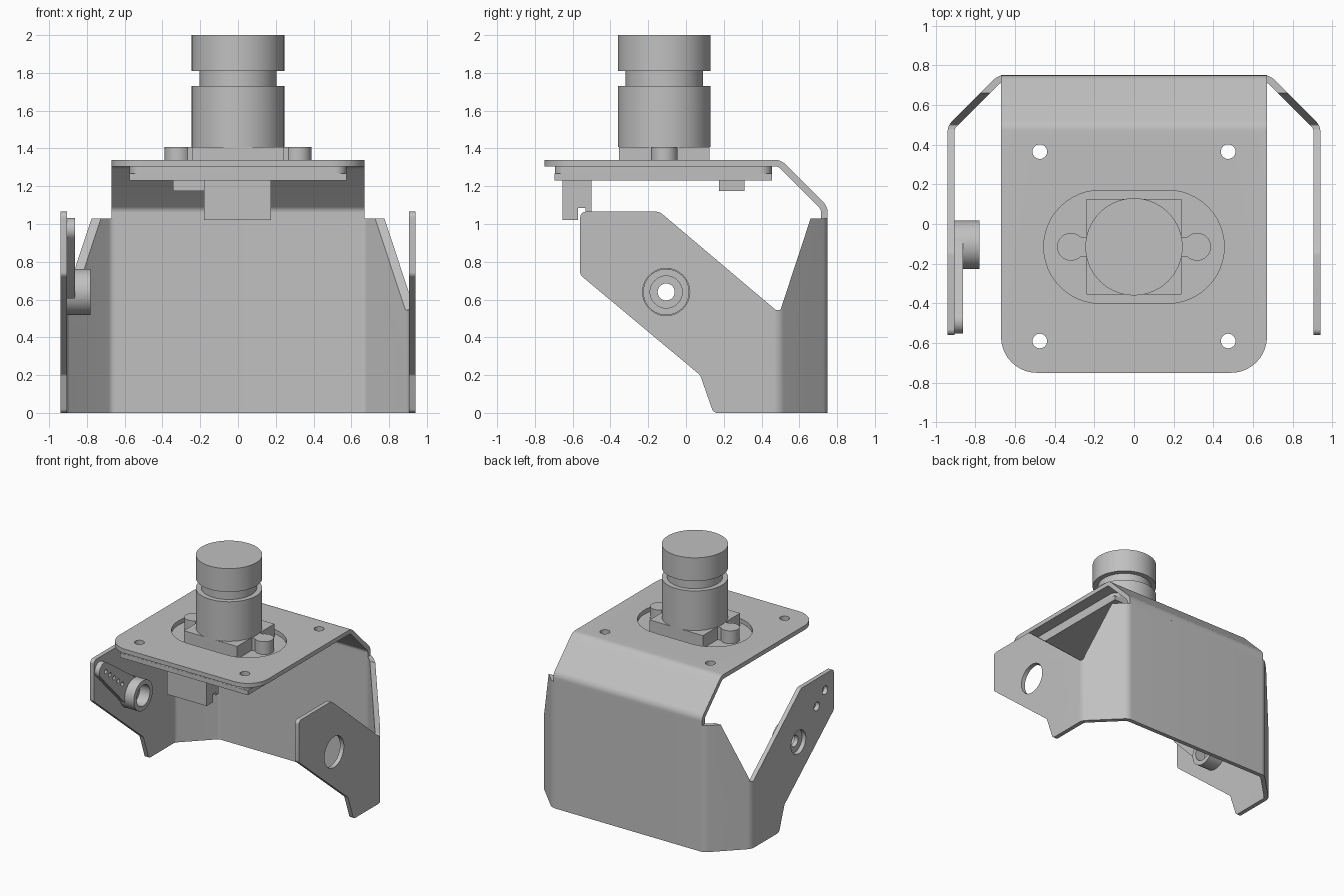
import bpy, bmesh
from math import sin, cos, pi, radians, tan
from mathutils import Vector

if "Cube" in bpy.data.objects:
    bpy.data.objects.remove(bpy.data.objects["Cube"])

grey = bpy.data.materials.new("plain_grey")
grey.use_nodes = True
grey.diffuse_color = (0.53, 0.53, 0.53, 1)
grey.node_tree.nodes["Principled BSDF"].inputs["Base Color"].default_value = grey.diffuse_color

THICK = 0.035
PIVOT = (-0.105, 0.64)          # side pivot as (y, z)
LENS_Y = -0.115


def arc(cx, cy, r, a, b, n=24):
    return [(cx + r * cos(radians(a + (b - a) * i / n)),
             cy + r * sin(radians(a + (b - a) * i / n))) for i in range(n + 1)]


def circle(cx, cy, r, n=48):
    return arc(cx, cy, r, 0, 360, n)[:-1]


def rect(x0, x1, y0, y1):
    return [(x0, y0), (x1, y0), (x1, y1), (x0, y1)]


def fillet(pts, r, closed=True, n=8):
    """Round the corners of a 2D path; r is one radius or one per point."""
    out = []
    count = len(pts)
    for i, p in enumerate(pts):
        rad = r[i] if isinstance(r, (list, tuple)) else r
        if rad == 0 or (not closed and i in (0, count - 1)):
            out.append(p)
            continue
        p = Vector(p)
        a = (Vector(pts[i - 1]) - p).normalized()
        b = (Vector(pts[(i + 1) % count]) - p).normalized()
        half = a.angle(b) / 2
        centre = p + (a + b).normalized() * rad / sin(half)
        s = p + a * rad / tan(half) - centre
        e = p + b * rad / tan(half) - centre
        for k in range(n + 1):
            d = s.lerp(e, k / n).normalized() * rad if n else s
            out.append(tuple(centre + d))
    return out


def ribbon(path, t):
    """Closed outline of a sheet of thickness t along an open path."""
    left, right = [], []
    for i, p in enumerate(path):
        p = Vector(p)
        d0 = (p - Vector(path[i - 1])).normalized() if i else None
        d1 = (Vector(path[i + 1]) - p).normalized() if i < len(path) - 1 else None
        d = ((d0 or d1) + (d1 or d0)).normalized()
        nrm = Vector((-d.y, d.x)) * t / 2
        left.append(tuple(p + nrm))
        right.append(tuple(p - nrm))
    return left + right[::-1]


def prism(name, pts, axis, a, b):
    """Extrude a 2D outline along x (outline in y, z) or z (outline in x, y)."""
    place = (lambda u, v, w: (w, u, v)) if axis == "x" else (lambda u, v, w: (u, v, w))
    bm = bmesh.new()
    lo = [bm.verts.new(place(u, v, a)) for u, v in pts]
    hi = [bm.verts.new(place(u, v, b)) for u, v in pts]
    bm.faces.new(lo)
    bm.faces.new(hi)
    for i in range(len(pts)):
        j = (i + 1) % len(pts)
        bm.faces.new((lo[i], lo[j], hi[j], hi[i]))
    bmesh.ops.recalc_face_normals(bm, faces=bm.faces)
    mesh = bpy.data.meshes.new(name)
    bm.to_mesh(mesh)
    bm.free()
    mesh.materials.append(grey)
    ob = bpy.data.objects.new(name, mesh)
    bpy.context.collection.objects.link(ob)
    return ob


def combine(ob, other, op="DIFFERENCE"):
    mod = ob.modifiers.new("cut", "BOOLEAN")
    mod.operation, mod.object, mod.solver = op, other, "EXACT"
    bpy.context.view_layer.objects.active = ob
    bpy.ops.object.modifier_apply(modifier=mod.name)
    bpy.data.objects.remove(other)


def drill(ob, pts, axis, a, b):
    combine(ob, prism("cutter", pts, axis, a, b))


parts = []

# Folded bracket: bent sheet in plan, trimmed by its side outline
half = [(0.9225, -0.7), (0.9225, 0.488), (0.678, 0.7325)]
plan = half + [(-x, y) for x, y in half[::-1]]
bracket = prism("bracket", ribbon(fillet(plan, 0.06, False), THICK), "z", -0.1, 1.3)
side = [(0.145, 0), (0.9, 0), (0.9, 1.03), (0.66, 1.03), (0.5, 0.545), (0.475, 0.545),
        (-0.14, 1.065), (-0.56, 1.065), (-0.56, 0.73), (0.075, 0.2)]
radii = [0.03, 0, 0, 0, 0.01, 0.01, 0.05, 0.03, 0.03, 0.03]
combine(bracket, prism("trim", fillet(side, radii), "x", -1.1, 1.1), "INTERSECT")
drill(bracket, circle(*PIVOT, 0.125), "x", 0.8, 1)
drill(bracket, circle(*PIVOT, 0.095), "x", -1, -0.8)


def along_horn(u, v=0):
    a = radians(139.4)
    return (PIVOT[0] + u * cos(a) - v * sin(a), PIVOT[1] + u * sin(a) + v * cos(a))


for u in (0.31, 0.45):
    drill(bracket, circle(*along_horn(u), 0.035, 24), "x", -1, -0.8)
parts.append(bracket)

# Top plate bending down into the back of the bracket
bend = [(-0.9, 1.3225), (0.495, 1.3225), (0.7325, 1.085), (0.7325, 1.03)]
plate = prism("top_plate", ribbon(fillet(bend, [0, 0.06, 0.06, 0], False), THICK), "x", -0.8, 0.8)
outline = fillet(rect(-0.67, 0.67, -0.75, 0.9), [0.18, 0.18, 0, 0], n=12)
combine(plate, prism("trim", outline, "z", 0.9, 1.5), "INTERSECT")
slot = arc(0.17, LENS_Y, 0.285, -90, 90) + arc(-0.17, LENS_Y, 0.285, 90, 270)
drill(plate, slot, "z", 1.2, 1.5)
parts.append(plate)

# Circuit board in two layers
board = prism("circuit_board", rect(-0.575, 0.575, -0.695, 0.455), "z", 1.23, 1.267)
layer = prism("board_spacer", fillet(rect(-0.574, 0.574, -0.694, 0.454), 0.06), "z", 1.267, 1.304)
parts += [board, layer]
for x in (-0.475, 0.475):
    for y in (0.365, -0.59):
        for ob in (plate, board, layer):
            drill(ob, circle(x, y, 0.037, 24), "z", 1.1, 1.5)

# Connectors under the board
socket = [(-0.655, 1.02), (-0.572, 1.02), (-0.572, 1.085), (-0.533, 1.085),
          (-0.533, 1.06), (-0.5, 1.06), (-0.5, 1.23), (-0.655, 1.23)]
parts.append(prism("front_connector", socket, "x", -0.18, 0.175))
parts.append(prism("rear_connector", rect(-0.345, 0, 0.175, 0.31), "z", 1.175, 1.23))

# Lens mount with screw ears
parts.append(prism("lens_base", rect(-0.24, 0.24, -0.355, 0.125), "z", 1.304, 1.408))
for name, s in (("left", 1), ("right", -1)):
    ear = arc(s * 0.318, LENS_Y, 0.07, -135, 135) if s > 0 else arc(s * 0.318, LENS_Y, 0.07, 45, 315)
    ear += [(s * 0.23, ear[-1][1]), (s * 0.23, ear[0][1])]
    parts.append(prism(name + "_screw_ear", ear, "z", 1.304, 1.408))

# Lens barrel, neck and cap
for name, r, a, b in (("lens_barrel", 0.245, 1.408, 1.73),
                      ("lens_neck", 0.205, 1.73, 1.81),
                      ("lens_cap", 0.245, 1.81, 2.0)):
    parts.append(prism(name, circle(0, LENS_Y, r, 64), "z", a, b))

# Servo horn on the right side plate: tapered arm and hollow hub
arm = arc(0, 0, 0.11, 90, 270) + arc(0.507, 0, 0.062, -90, 90)
horn = prism("servo_horn", [along_horn(u, v) for u, v in arm], "x", -0.905, -0.862)
hub = prism("servo_hub", circle(*PIVOT, 0.122), "x", -0.905, -0.78)
drill(hub, circle(*PIVOT, 0.085), "x", -0.87, -0.7)
for ob in (horn, hub):
    drill(ob, circle(*PIVOT, 0.045, 32), "x", -1, -0.7)
for i in range(5):
    drill(horn, circle(*along_horn(0.2 + 0.07 * i), 0.017, 12), "x", -1, -0.8)
drill(horn, circle(*PIVOT, 0.1), "x", -1, -0.7)
parts += [horn, hub]

# Smooth curved surfaces, keep sharp edges
bpy.ops.object.select_all(action="DESELECT")
for ob in parts:
    ob.select_set(True)
bpy.context.view_layer.objects.active = bracket
bpy.ops.object.shade_smooth_by_angle(angle=radians(30))
